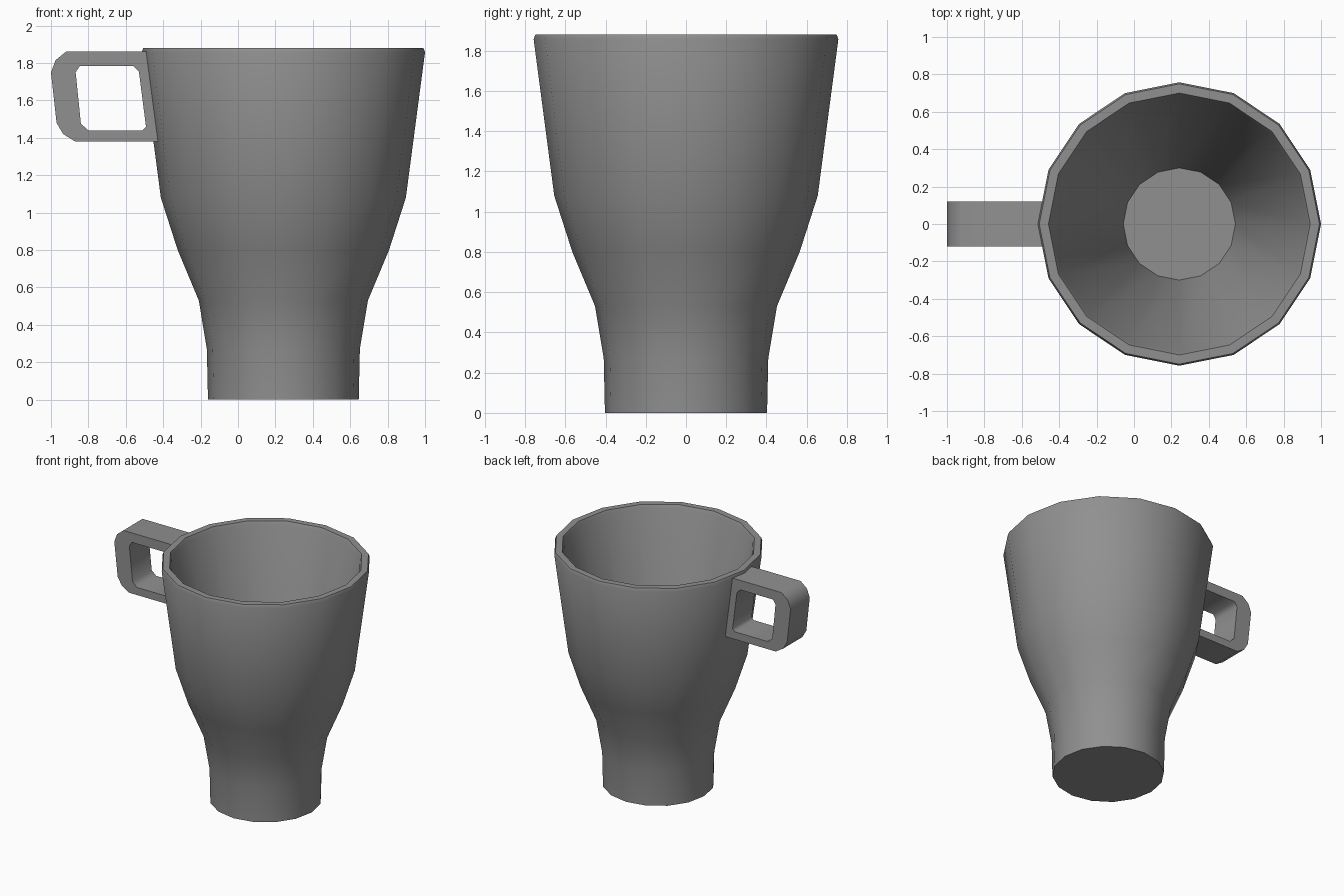
import bpy, bmesh, math

if "Cube" in bpy.data.objects:
    bpy.data.objects.remove(bpy.data.objects["Cube"])

CX, SIDES = 0.2425, 16

# Dark grey for the whole mug
grey = bpy.data.materials.new("dark_grey")
grey.diffuse_color = (0.28, 0.28, 0.28, 1)
grey.use_nodes = True
grey.node_tree.nodes["Principled BSDF"].inputs["Base Color"].default_value = grey.diffuse_color


def finish(bm, name, angle):
    bmesh.ops.recalc_face_normals(bm, faces=bm.faces[:])
    mesh = bpy.data.meshes.new(name)
    bm.to_mesh(mesh)
    bm.free()
    mesh.materials.append(grey)
    ob = bpy.data.objects.new(name, mesh)
    bpy.context.collection.objects.link(ob)
    bpy.ops.object.select_all(action='DESELECT')
    ob.select_set(True)
    bpy.context.view_layer.objects.active = ob
    bpy.ops.object.shade_smooth_by_angle(angle=math.radians(angle))
    return ob


def lathe(name, profile):
    """Spin an open (radius, z) profile; both ends are capped."""
    bm = bmesh.new()
    rings = [[bm.verts.new((CX + r * math.cos(2 * math.pi * i / SIDES),
                            r * math.sin(2 * math.pi * i / SIDES), z))
              for i in range(SIDES)] for r, z in profile]
    for a, b in zip(rings, rings[1:]):
        for i in range(SIDES):
            j = (i + 1) % SIDES
            bm.faces.new((a[i], a[j], b[j], b[i]))
    bm.faces.new(rings[0])
    bm.faces.new(rings[-1])
    return finish(bm, name, 35)


def extruded_ring(name, loops, half_width):
    """Fill xz outlines (outer plus hole) and extrude along y."""
    bm = bmesh.new()
    edges = []
    for loop in loops:
        vs = [bm.verts.new((x, -half_width, z)) for x, z in loop]
        edges += [bm.edges.new((vs[i - 1], vs[i])) for i in range(len(vs))]
    bmesh.ops.triangle_fill(bm, edges=edges, use_beauty=True, normal=(0, -1, 0))
    new = bmesh.ops.extrude_face_region(bm, geom=bm.faces[:], use_keep_orig=True)
    moved = [g for g in new['geom'] if isinstance(g, bmesh.types.BMVert)]
    bmesh.ops.translate(bm, verts=moved, vec=(0, 2 * half_width, 0))
    return finish(bm, name, 60)


# Cup: outer wall upward, over the rim, then a straight funnel to the floor
outer = [(0.403, 0), (0.409, 0.27), (0.452, 0.53), (0.565, 0.80),
         (0.655, 1.08), (0.7575, 1.858), (0.749, 1.88)]
inner = [(0.70, 1.88), (0.688, 1.855), (0.30, 0.08)]
lathe("cup", outer + inner)

# Handle: slanted, chamfered loop whose right end sinks into the cup wall
frame = [(-0.482, 1.86), (-0.92, 1.86), (-0.975, 1.815), (-1.0, 1.75),
         (-0.97, 1.48), (-0.935, 1.42), (-0.87, 1.38), (-0.42, 1.38)]
hole = [(-0.56, 1.785), (-0.845, 1.785), (-0.868, 1.75), (-0.84, 1.475),
        (-0.80, 1.44), (-0.51, 1.44), (-0.492, 1.46), (-0.53, 1.755)]
extruded_ring("handle", [frame, hole], 0.12)
